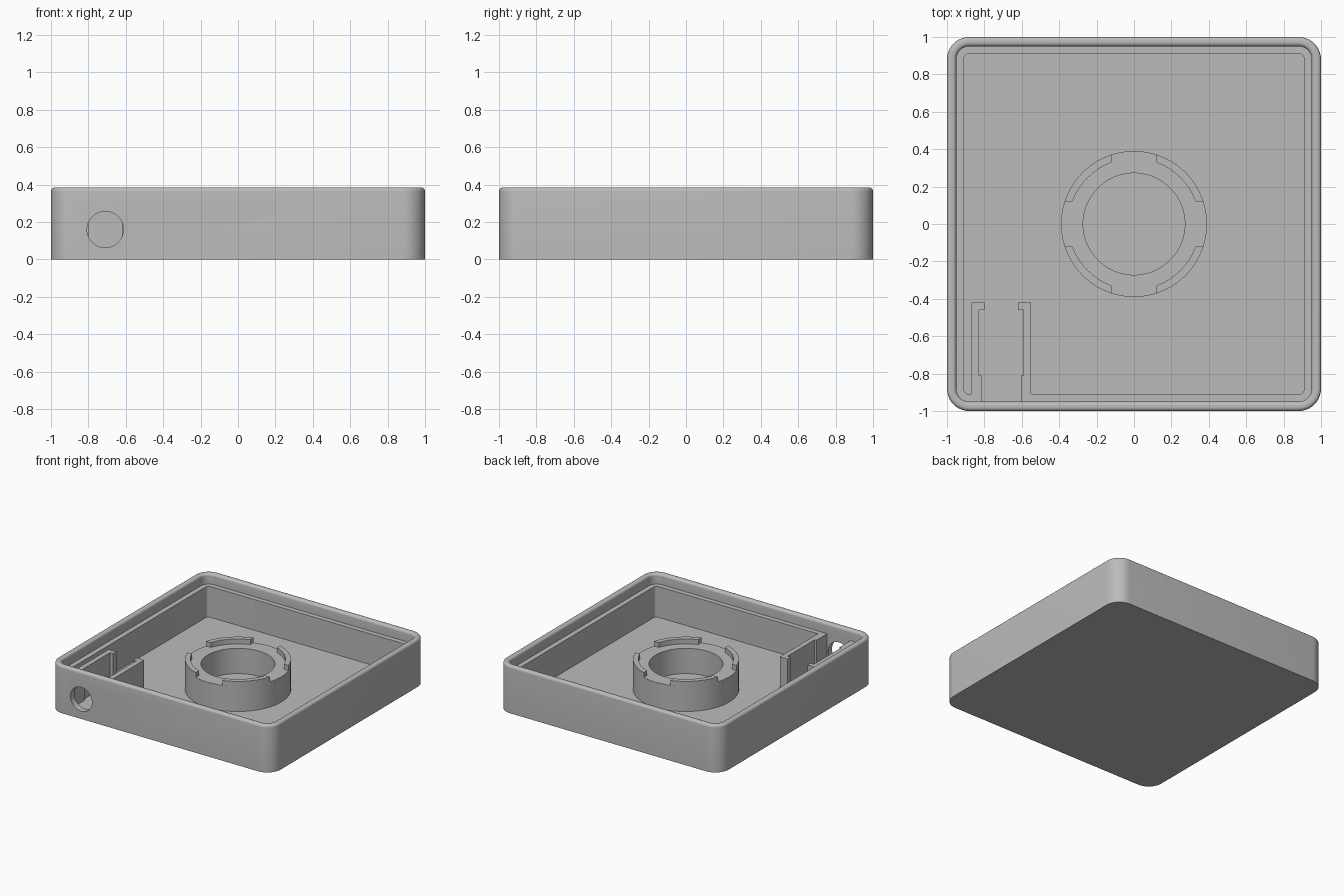
import bpy, bmesh
from math import asin, cos, sin, pi, radians

if "Cube" in bpy.data.objects:
    bpy.data.objects.remove(bpy.data.objects["Cube"])

grey = bpy.data.materials.new("grey_plastic")
grey.use_nodes = True
COLOUR = (0.5, 0.5, 0.5, 1)
grey.diffuse_color = COLOUR
grey.node_tree.nodes["Principled BSDF"].inputs["Base Color"].default_value = COLOUR

FLOOR, LEDGE, RIM = 0.05, 0.30, 0.385
PORT_X = -0.71


def make(name, bm):
    bmesh.ops.recalc_face_normals(bm, faces=bm.faces)
    mesh = bpy.data.meshes.new(name)
    bm.to_mesh(mesh)
    bm.free()
    ob = bpy.data.objects.new(name, mesh)
    bpy.context.collection.objects.link(ob)
    mesh.materials.append(grey)
    return ob


def smooth(ob):
    bpy.ops.object.select_all(action='DESELECT')
    ob.select_set(True)
    bpy.context.view_layer.objects.active = ob
    bpy.ops.object.shade_smooth_by_angle(angle=radians(35))


def stack(name, loops, closed=False):
    """Skin a list of equal-length point loops; cap the ends unless closed."""
    bm = bmesh.new()
    rings = [[bm.verts.new(p) for p in loop] for loop in loops]
    n = len(rings[0])
    pairs = list(zip(rings, rings[1:]))
    if closed:
        pairs.append((rings[-1], rings[0]))
    else:
        bm.faces.new(rings[0])
        bm.faces.new(rings[-1])
    for a, b in pairs:
        for i in range(n):
            j = (i + 1) % n
            bm.faces.new((a[i], a[j], b[j], b[i]))
    return make(name, bm)


def prism(name, outline, z0, z1):
    return stack(name, [[(x, y, z) for x, y in outline] for z in (z0, z1)])


def rounded_square(half, r, z, steps=10):
    c = half - r
    return [(sx * c + r * cos(q + k * pi / 2 / steps),
             sy * c + r * sin(q + k * pi / 2 / steps), z)
            for sx, sy, q in ((1, 1, 0), (-1, 1, pi / 2), (-1, -1, pi), (1, -1, 1.5 * pi))
            for k in range(steps + 1)]


def circle(r, z, n=96):
    return [(r * cos(2 * pi * i / n), r * sin(2 * pi * i / n), z) for i in range(n)]


def cut(ob, cutter):
    cutter.hide_render = True
    mod = ob.modifiers.new("cut", 'BOOLEAN')
    mod.operation, mod.solver, mod.object = 'DIFFERENCE', 'EXACT', cutter
    bpy.context.view_layer.objects.active = ob
    bpy.ops.object.modifier_apply(modifier=mod.name)
    bpy.data.objects.remove(cutter)


# Tray: outer wall, rounded rim, ledge, inner wall and floor
FILLET = 0.02
angles = [k * pi / 10 for k in range(6)]
loops = [rounded_square(1, 0.12, 0)]
for a in angles:
    d = FILLET * (1 - cos(a))
    loops.append(rounded_square(1 - d, 0.12 - d, RIM - FILLET * (1 - sin(a))))
for a in reversed(angles):
    d = FILLET * (1 - cos(a))
    loops.append(rounded_square(0.95 + d, 0.07 + d, RIM - FILLET * (1 - sin(a))))
loops += [rounded_square(0.95, 0.07, LEDGE), rounded_square(0.91, 0.03, LEDGE),
          rounded_square(0.91, 0.03, FLOOR)]
tray = stack("tray", loops)

# Connector recess in the front wall, and the round port through it
recess = prism("recess_cutter", [(PORT_X + sx * 0.105, y) for sx, y in
                                 ((-1, -0.95), (1, -0.95), (1, -0.89), (-1, -0.89))],
               FLOOR, LEDGE + 0.03)
cut(tray, recess)
port = stack("port_cutter", [[(PORT_X + x, y, 0.16 + z) for x, z, _ in circle(0.097, 0, 48)]
                             for y in (-1.1, -0.9)])
cut(tray, port)
smooth(tray)

# Pair of hooked arms that hold the connector
ARM = [(0.16, -0.91), (0.16, -0.42), (0.09, -0.42), (0.09, -0.46),
       (0.12, -0.46), (0.12, -0.81), (0.105, -0.81), (0.105, -0.91)]
for side, sx in (("right", -1), ("left", 1)):
    prism(side + "_connector_arm", [(PORT_X + sx * x, y) for x, y in ARM], FLOOR, LEDGE)

# Central collar
OUTER, INNER, BORE, TOP = 0.39, 0.35, 0.272, 0.255
collar = stack("collar", [circle(OUTER, FLOOR), circle(OUTER, TOP),
                          circle(BORE, TOP), circle(BORE, FLOOR)], closed=True)
smooth(collar)

# Four raised lips on the collar, separated by straight-sided gaps
for q in range(4):
    outline = []
    for r, order in ((OUTER, 1), (INNER, -1)):
        start = asin(0.12 / r)
        arc = [start + (pi / 2 - 2 * start) * k / 16 for k in range(17)][::order]
        outline += [(r * cos(a + q * pi / 2), r * sin(a + q * pi / 2)) for a in arc]
    smooth(prism("collar_lip_%d" % (q + 1), outline, TOP, TOP + 0.04))
